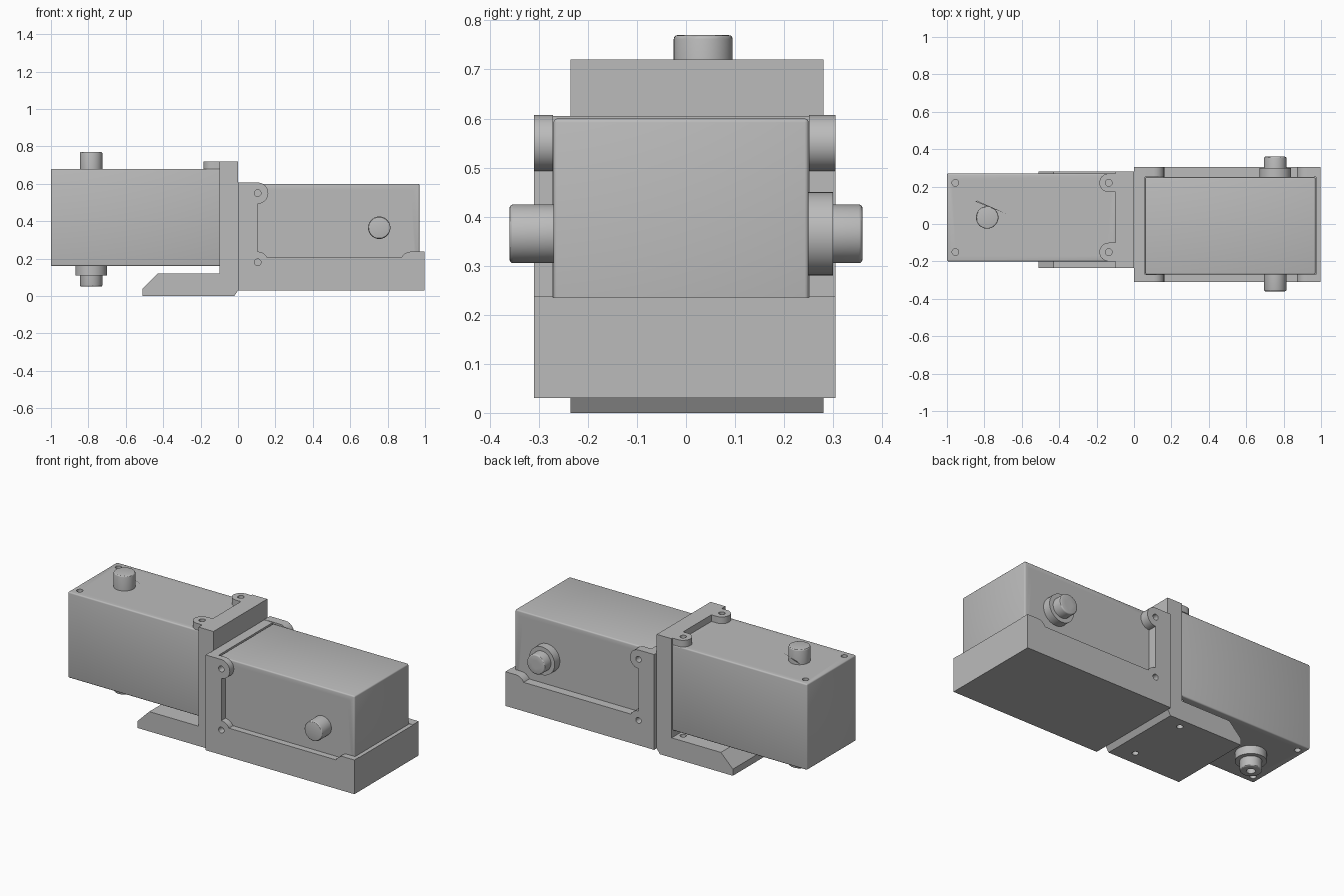
import bpy, bmesh
from math import radians, cos, sin, sqrt, atan2, degrees
from mathutils import Matrix

cube = bpy.data.objects.get("Cube")
if cube:
    bpy.data.objects.remove(cube)

grey = bpy.data.materials.new("machine grey")
grey.use_nodes = True
COLOUR = (0.5, 0.5, 0.5, 1)
grey.diffuse_color = COLOUR
grey.node_tree.nodes["Principled BSDF"].inputs["Base Color"].default_value = COLOUR

WORLD = Matrix()
SIDE = Matrix.Rotation(radians(90), 4, 'X')      # profile in x-z, extruded along -y


def arc(cx, cy, r, a0, a1, n=12):
    return [(cx + r * cos(radians(a0 + (a1 - a0) * i / n)),
             cy + r * sin(radians(a0 + (a1 - a0) * i / n))) for i in range(n + 1)]


def circle(cx, cy, r, n=32):
    return arc(cx, cy, r, 0, 360, n)[:-1]


def rect(a0, a1, b0, b1):
    return [(a0, b0), (a1, b0), (a1, b1), (a0, b1)]


def prism(name, pts, h0, h1, frame=WORLD, bevel=0, bevel_z=None):
    """Extrude a closed profile from h0 to h1; optionally round its edges."""
    bm = bmesh.new()
    face = bm.faces.new([bm.verts.new((a, b, h0)) for a, b in pts])
    out = bmesh.ops.extrude_face_region(bm, geom=[face])
    for v in out["geom"]:
        if isinstance(v, bmesh.types.BMVert):
            v.co.z = h1
    bmesh.ops.recalc_face_normals(bm, faces=bm.faces)
    if bevel:
        edges = [e for e in bm.edges if bevel_z is None or
                 all(abs(v.co.z - bevel_z) < 1e-5 for v in e.verts)]
        bmesh.ops.bevel(bm, geom=edges, offset=bevel, segments=3, profile=0.5,
                        affect='EDGES', clamp_overlap=True)
    bm.transform(frame)
    bmesh.ops.recalc_face_normals(bm, faces=bm.faces)
    mesh = bpy.data.meshes.new(name)
    bm.to_mesh(mesh)
    bm.free()
    mesh.materials.append(grey)
    ob = bpy.data.objects.new(name, mesh)
    bpy.context.scene.collection.objects.link(ob)
    return ob


def cut(ob, cutters):
    """Subtract the cutters, bake the result and discard them."""
    for c in cutters:
        mod = ob.modifiers.new("cut", 'BOOLEAN')
        mod.object, mod.operation, mod.solver = c, 'DIFFERENCE', 'EXACT'
    bpy.context.view_layer.update()
    deps = bpy.context.evaluated_depsgraph_get()
    mesh = bpy.data.meshes.new_from_object(ob.evaluated_get(deps))
    ob.modifiers.clear()
    ob.data = mesh
    for c in cutters:
        bpy.data.objects.remove(c)


# Servo dimensions in its own frame: length, height, shaft axis
U, V, W = 0.455, 0.235, 0.26
HOLE_U, HOLE_V = 0.41, 0.185
SHAFT = -0.24
CORNERS = [(-1, -1), (1, -1), (1, 1), (-1, 1)]


def notched(u, v, r):
    """Cover plate outline with a scoop around each corner screw."""
    du, dv = HOLE_U - u, HOLE_V - v
    ea, eb = sqrt(r * r - dv * dv), sqrt(r * r - du * du)
    quarter = arc(HOLE_U, HOLE_V, r, 180 + degrees(atan2(eb, du)),
                  180 + degrees(atan2(dv, ea)), 8)
    pts = []
    for su, sv in CORNERS:
        part = [(a * su, b * sv) for a, b in quarter]
        pts += part[::-1] if su * sv > 0 else part
    return pts[::-1]


def screw_cutters(h0, h1, frame):
    return [prism("screw_cutter", circle(su * HOLE_U, sv * HOLE_V, 0.018, 20), h0, h1, frame)
            for su, sv in CORNERS]


def servo(side, frame):
    body = prism(side + "_servo_body", rect(-U, U, -V, V), -W, W, frame, 0.008)
    cut(body, screw_cutters(W - 0.06, W + 0.1, frame) +
        screw_cutters(-W - 0.1, -W + 0.06, frame))
    # output side: cover plate with a round recess, and the shaft
    cover = prism(side + "_servo_cover", notched(0.395, 0.165, 0.062),
                  W - 0.005, W + 0.03, frame, 0.004, W + 0.03)
    cut(cover, [prism("recess_cutter", circle(SHAFT, 0, 0.105, 48), W + 0.018, W + 0.1, frame)])
    prism(side + "_output_shaft", circle(SHAFT, 0, 0.06, 40), W, W + 0.35 - W, frame, 0.008, 0.35)
    # idler side: scooped cover with arc slots, a boss and a hollow shaft
    back = prism(side + "_idler_cover", notched(0.395, 0.165, 0.062), -W - 0.03, -W + 0.005, frame)
    scoop = [(-0.12, -0.31), (-0.12, -0.288), (-0.09, -0.268), (-0.055, -0.262), (0.0, -0.262),
             (0.1, -0.282), (0.14, -0.292), (0.14, -0.31)]
    cutters = [prism("scoop_cutter", scoop, -0.3, 0.3, frame @ SIDE)]
    for mid in (45, 135, 225, 315):
        slot = (arc(SHAFT, 0, 0.135, mid - 22, mid + 22, 8) +
                arc(SHAFT, 0, 0.108, mid + 22, mid - 22, 8))
        cutters.append(prism("slot_cutter", slot, -0.4, -W - 0.004, frame))
    cut(back, cutters)
    prism(side + "_idler_boss", circle(SHAFT, 0, 0.085, 40), -W - 0.05, -W, frame)
    idler = prism(side + "_idler_shaft", circle(SHAFT, 0, 0.06, 40), -0.37, -W, frame, 0.008, -0.37)
    cut(idler, [prism("bore_cutter", circle(SHAFT, 0, 0.025, 24), -0.5, -0.31, frame)])


UPRIGHT = Matrix.Translation((-0.545, 0.035, 0.42))
LYING = Matrix.Translation((0.515, -0.01, 0.365)) @ Matrix(
    ((-1, 0, 0, 0), (0, 0, -1, 0), (0, -1, 0, 0), (0, 0, 0, 1)))
servo("right", UPRIGHT)
servo("left", LYING)

# Bracket of the upright servo: column with a tapered foot
foot = prism("foot_bracket", [(-0.51, 0), (-0.02, 0), (0, 0.03), (0, 0.68), (-0.1, 0.68),
                              (-0.1, 0.12), (-0.43, 0.12), (-0.51, 0.04)],
             -0.28, 0.235, SIDE)
cut(foot, screw_cutters(-0.6, -0.25, UPRIGHT))
ears = [(0, -0.235), (0, 0.28), (-0.1, 0.28)]
for y in (0.22, -0.15):
    ears += [(-0.1, y + 0.05)] + arc(-0.135, y, 0.05, 90, 270) + [(-0.1, y - 0.05)]
ears.append((-0.1, -0.235))
top = prism("bracket_ears", ears, 0.68, 0.72)
cut(top, screw_cutters(0.2, 0.4, UPRIGHT))

# Bracket of the lying servo: tray made of floor, column, end wall and side walls
prism("tray_floor", [(0, 0.03), (0.997, 0.03), (0.997, 0.235), (0.972, 0.235), (0.972, 0.13),
                     (0.058, 0.13), (0.058, 0.605), (0, 0.605)], -0.252, 0.272, SIDE)
wall = ([(0, 0.03), (0.997, 0.03), (0.997, 0.237)] + arc(0.925, 0.18, 0.057, 90, 154) +
        arc(0.105, 0.18, 0.057, 26, 90) + arc(0.105, 0.55, 0.057, -90, 90) + [(0, 0.607)])
for name, h0, h1 in (("front_tray_wall", 0.271, 0.31), ("back_tray_wall", -0.305, -0.251)):
    side_wall = prism(name, wall, h0, h1, SIDE)
    cut(side_wall, screw_cutters(-0.6, 0.6, LYING))

# Smooth round parts, keep hard edges
bpy.ops.object.select_all(action='DESELECT')
for ob in bpy.context.scene.objects:
    if ob.type == 'MESH' and grey.name in ob.data.materials:
        ob.select_set(True)
        bpy.context.view_layer.objects.active = ob
bpy.ops.object.shade_smooth_by_angle(angle=radians(30))
